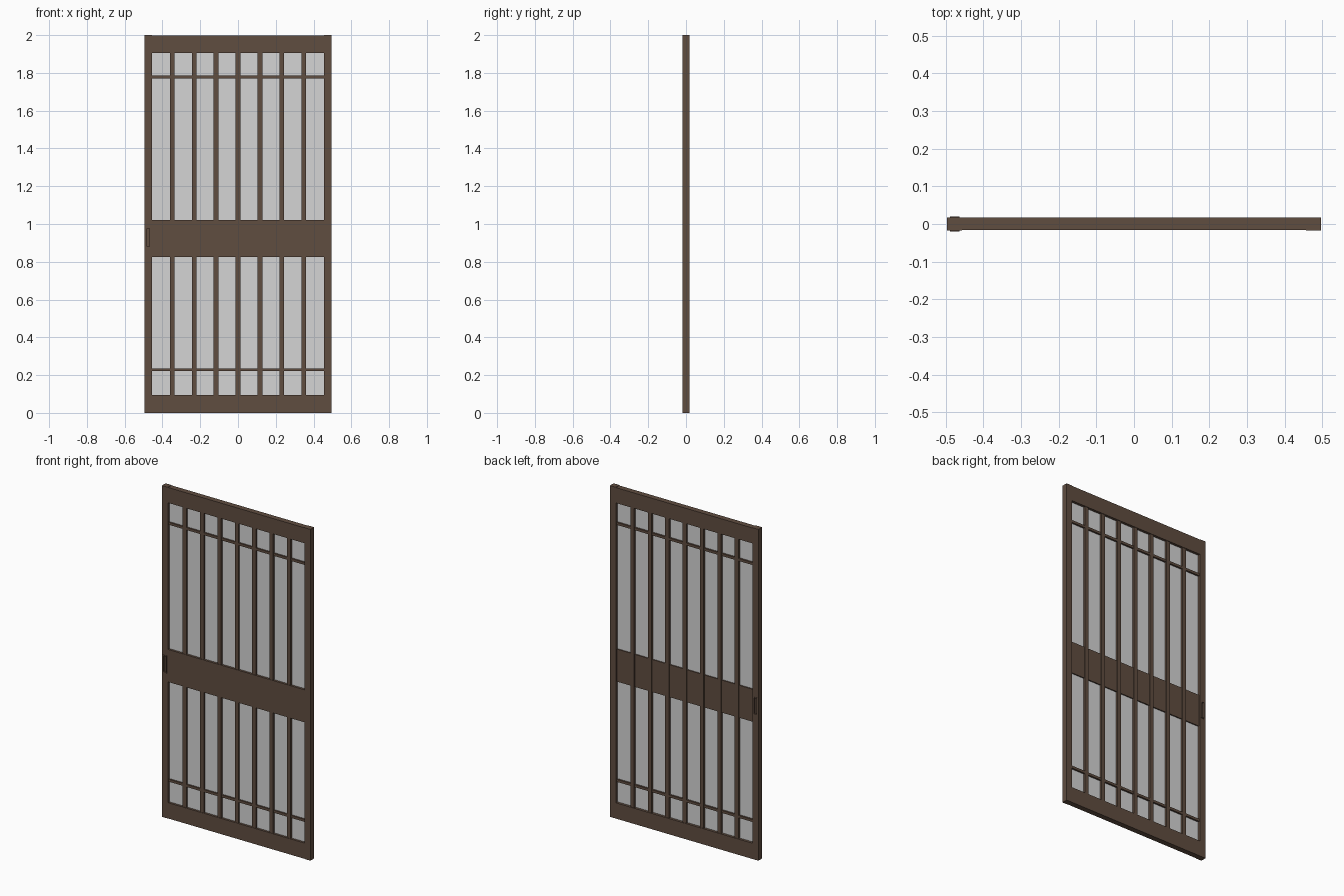
import bpy, bmesh

if "Cube" in bpy.data.objects:
    bpy.data.objects.remove(bpy.data.objects["Cube"])


def material(name, rgb):
    m = bpy.data.materials.new(name)
    m.diffuse_color = (*rgb, 1)
    m.use_nodes = True
    m.node_tree.nodes["Principled BSDF"].inputs["Base Color"].default_value = m.diffuse_color
    return m


wood = material("dark_wood", (0.117, 0.074, 0.051))
paper = material("pale_panel", (0.66, 0.66, 0.66))


def box(name, x, y, z, mat=wood):
    """Box from (min, max) ranges along each axis."""
    bm = bmesh.new()
    bmesh.ops.create_cube(bm, size=1)
    for v in bm.verts:
        v.co = [r[0] if c < 0 else r[1] for c, r in zip(v.co, (x, y, z))]
    me = bpy.data.meshes.new(name)
    bm.to_mesh(me)
    bm.free()
    me.materials.append(mat)
    ob = bpy.data.objects.new(name, me)
    bpy.context.collection.objects.link(ob)
    return ob


INNER, OUTER = 0.456, 0.496

# Side stiles, the left one with a recess for the pull on both faces
left = box("left_stile", (-OUTER, -INNER), (-0.0175, 0.0175), (0, 2))
box("right_stile", (INNER, OUTER), (-0.0175, 0.0175), (0, 2))
for s in (-1, 1):
    cutter = box("pull_cutter", (-0.483, -0.468),
                 (min(s * 0.008, s * 0.03), max(s * 0.008, s * 0.03)), (0.88, 0.976))
    cutter.hide_render = True
    cutter.hide_viewport = True
    mod = left.modifiers.new("recess", 'BOOLEAN')
    mod.object = cutter
    mod.solver = 'EXACT'

# Rails
box("top_rail", (-INNER, INNER), (-0.0155, 0.0175), (1.905, 1.998))
box("bottom_rail", (-INNER, INNER), (-0.0155, 0.0175), (0.0, 0.095))
box("middle_rail", (-INNER, INNER), (-0.0155, 0.009), (0.824, 1.02))

# Infill panels
box("upper_panel", (-INNER, INNER), (-0.002, 0.002), (1.02, 1.905), paper)
box("lower_panel", (-INNER, INNER), (-0.002, 0.002), (0.095, 0.824), paper)

# Vertical bars run past the middle rail on the back
for i in range(-3, 4):
    x = i * 0.116
    box("vertical_bar", (x - 0.0125, x + 0.0125), (-0.013, 0.0145), (0.095, 1.905))

# Thin cross bars
for z in (0.228, 1.779):
    box("cross_bar", (-INNER, INNER), (-0.011, 0.0125), (z - 0.0075, z + 0.0075))

# Raised rim of the pull on both faces
for s in (-1, 1):
    y = (min(s * 0.008, s * 0.0195), max(s * 0.008, s * 0.0195))
    for x in ((-0.488, -0.483), (-0.468, -0.463)):
        box("pull_rim_side", x, y, (0.875, 0.981))
    for z in ((0.875, 0.88), (0.976, 0.981)):
        box("pull_rim_end", (-0.483, -0.468), y, z)
